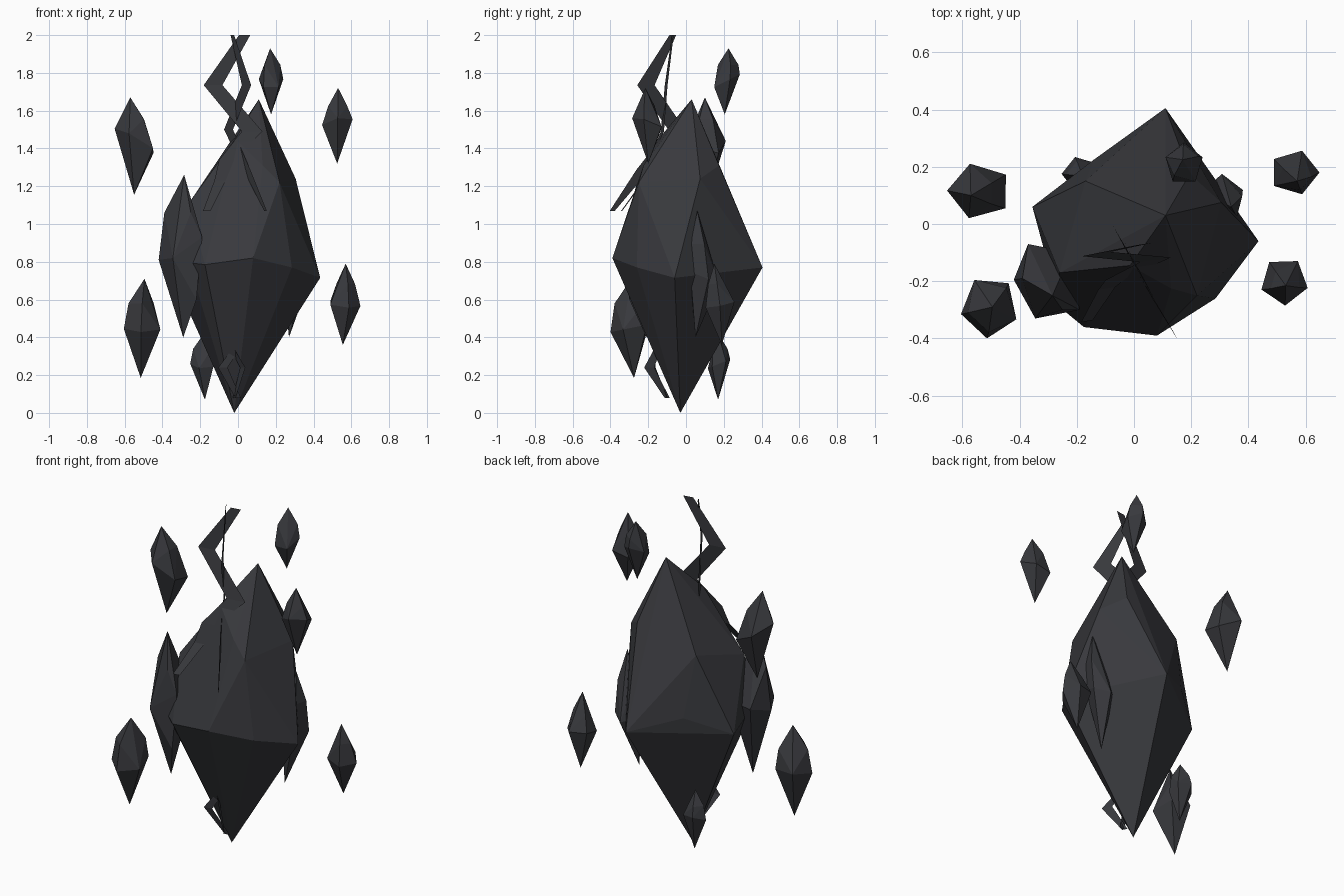
import bpy, bmesh, math
from mathutils import Vector

cube = bpy.data.objects.get("Cube")
if cube:
    bpy.data.objects.remove(cube, do_unlink=True)

# One dark stone colour
stone = bpy.data.materials.new("dark_stone")
stone.use_nodes = True
colour = (0.040, 0.041, 0.047, 1)
stone.diffuse_color = colour
stone.node_tree.nodes["Principled BSDF"].inputs["Base Color"].default_value = colour


def add_object(name, bm):
    mesh = bpy.data.meshes.new(name)
    bm.to_mesh(mesh)
    bm.free()
    mesh.materials.append(stone)
    obj = bpy.data.objects.new(name, mesh)
    bpy.context.collection.objects.link(obj)
    return obj


def faceted_stone(name, points):
    """Flat-faced convex stone around a few corner points."""
    bm = bmesh.new()
    for p in points:
        bm.verts.new(p)
    hull = bmesh.ops.convex_hull(bm, input=bm.verts[:])
    loose = [v for v in bm.verts if not v.link_faces]
    bmesh.ops.delete(bm, geom=loose, context='VERTS')
    bmesh.ops.dissolve_limit(bm, angle_limit=math.radians(2),
                             verts=bm.verts[:], edges=bm.edges[:])
    bmesh.ops.recalc_face_normals(bm, faces=bm.faces[:])
    return add_object(name, bm)


def shard(name, top, bottom, mid, rx, ry, tilt_x=0.0, tilt_y=0.0, turn=0.0, shoulder=0.62):
    """Five-sided crystal: two tips, a tilted girdle and a narrower shoulder ring."""
    top, bottom, mid = Vector(top), Vector(bottom), Vector(mid)
    pts = [top, bottom]
    upper = mid.lerp(top, 0.5)
    for i in range(5):
        a = math.radians(turn + 72 * i)
        dx, dy = rx * math.cos(a), ry * math.sin(a)
        pts.append(mid + Vector((dx, dy, tilt_x * dx + tilt_y * dy)))
        if i % 2 == 0:
            pts.append(upper + Vector((dx * shoulder, dy * shoulder, 0)))
    return faceted_stone(name, pts)


def bolt(name, path, direction):
    """Zigzag ribbon; each path entry is x, y, z, half width."""
    side = Vector(direction).normalized()
    bm = bmesh.new()
    rows = []
    for x, y, z, w in path:
        c = Vector((x, y, z))
        rows.append([bm.verts.new(c - side * w), bm.verts.new(c + side * w)])
    for (a, b), (c, d) in zip(rows, rows[1:]):
        bm.faces.new((a, b, d, c))
    return add_object(name, bm)


# Large central crystal: tips, girdle, upper shoulder
faceted_stone("central_crystal", [
    (-0.02, -0.03, 0.0), (0.11, 0.03, 1.66),
    (0.435, -0.06, 0.715), (0.285, -0.26, 0.77), (0.08, -0.39, 0.82),
    (-0.175, -0.36, 0.785), (-0.26, -0.29, 0.795), (-0.355, 0.06, 0.75),
    (-0.14, 0.225, 0.85), (0.11, 0.405, 0.77),
    (0.305, 0.075, 1.24), (0.22, -0.25, 1.22), (0.13, -0.225, 1.31),
    (-0.014, -0.145, 1.45), (-0.26, -0.17, 1.11), (-0.17, 0.15, 1.20),
    (0.195, 0.175, 1.31)])

# Shards grown onto the central crystal
faceted_stone("front_side_shard", [
    (-0.285, -0.25, 1.26), (-0.29, -0.21, 0.40),
    (-0.42, -0.195, 0.81), (-0.39, -0.19, 1.06), (-0.345, -0.33, 0.82),
    (-0.19, -0.30, 0.93), (-0.22, -0.30, 0.60), (-0.37, -0.07, 0.85),
    (-0.22, -0.10, 0.85), (-0.25, -0.30, 1.06)])
shard("left_side_shard", (0.34, 0.06, 1.07), (0.27, 0.05, 0.40),
      (0.31, 0.09, 0.72), 0.075, 0.085, 0.0, -0.4, 20, 0.75)
shard("low_back_shard", (-0.18, 0.17, 0.42), (-0.175, 0.17, 0.07),
      (-0.185, 0.175, 0.26), 0.068, 0.062, 0.0, 0.4, 180, 0.8)

# Floating shards around it
shard("floating_shard_1", (-0.57, 0.10, 1.67), (-0.55, 0.12, 1.155),
      (-0.54, 0.115, 1.44), 0.113, 0.100, -0.57, -0.2, 35)
shard("floating_shard_2", (-0.495, -0.29, 0.71), (-0.515, -0.275, 0.185),
      (-0.505, -0.29, 0.45), 0.102, 0.110, 0.0, 0.2, 265, 0.8)
shard("floating_shard_3", (0.53, -0.215, 1.72), (0.525, -0.20, 1.32),
      (0.525, -0.20, 1.53), 0.085, 0.085, 0.2, -0.35, 200)
shard("floating_shard_4", (0.57, 0.15, 0.79), (0.555, 0.19, 0.36),
      (0.560, 0.18, 0.575), 0.088, 0.080, -0.1, 0.2, 0)
shard("floating_shard_5", (0.17, 0.225, 1.93), (0.175, 0.205, 1.58),
      (0.175, 0.210, 1.755), 0.068, 0.075, 0.0, 0.5, 90, 0.8)

# Crossed lightning ribbons above the front
across, forward = (1, 0.15, 0), (0.47, -0.88, 0)
bolt("upper_bolt_right", [(0.035, -0.07, 2.0, 0.03), (-0.132, -0.105, 1.735, 0.05),
                          (0.075, -0.125, 1.49, 0.055), (-0.06, -0.19, 1.34, 0.04),
                          (-0.095, -0.225, 1.23, 0.03), (-0.165, -0.34, 1.07, 0.02)], across)
bolt("upper_bolt_left", [(-0.03, -0.07, 2.0, 0.02), (0.045, -0.212, 1.735, 0.052),
                         (-0.05, -0.05, 1.50, 0.05), (0.045, -0.225, 1.29, 0.04),
                         (0.145, -0.39, 1.07, 0.015)], forward)

# Small crossed ribbons near the bottom tip
bolt("lower_bolt_right", [(-0.01, -0.16, 0.34, 0.02), (-0.08, -0.165, 0.24, 0.025),
                          (0.0, -0.10, 0.08, 0.015)], across)
bolt("lower_bolt_left", [(-0.03, -0.15, 0.34, 0.02), (0.025, -0.195, 0.24, 0.03),
                         (-0.02, -0.10, 0.08, 0.015)], forward)
